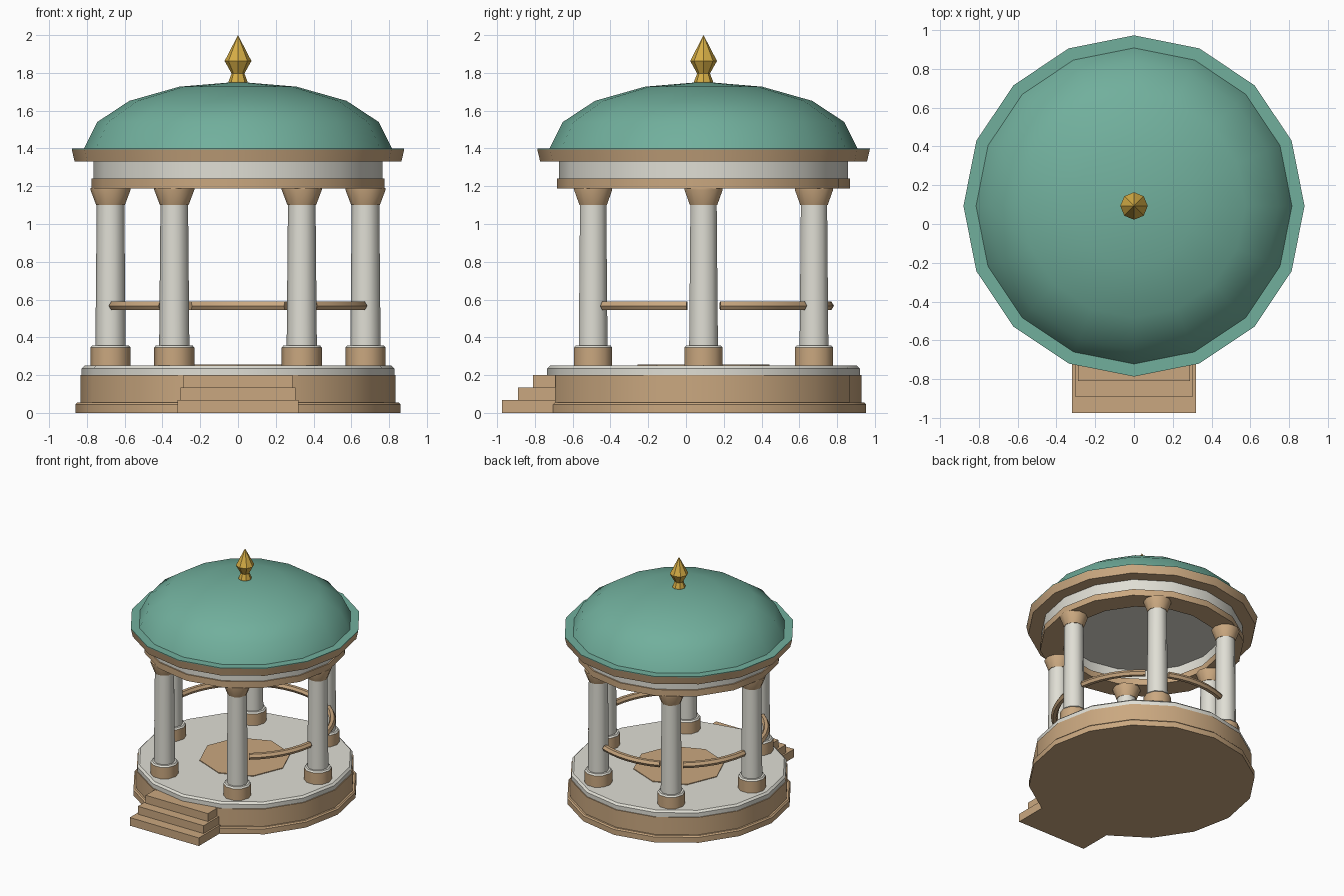
import bpy, bmesh
from math import sin, cos, pi, radians

cube = bpy.data.objects.get("Cube")
if cube:
    bpy.data.objects.remove(cube, do_unlink=True)

CY = 0.093          # y of the rotunda's axis
SIDES = 16
COLUMN_RING = 0.675


def material(name, rgb):
    mat = bpy.data.materials.new(name)
    mat.use_nodes = True
    mat.diffuse_color = (*rgb, 1)
    mat.node_tree.nodes["Principled BSDF"].inputs["Base Color"].default_value = (*rgb, 1)
    return mat


TAN = material("tan stone", (0.59, 0.39, 0.215))
WHITE = material("pale stone", (0.74, 0.73, 0.66))
GREEN = material("green copper", (0.165, 0.43, 0.335))
GOLD = material("gold", (0.67, 0.42, 0.06))


def finish(name, bm, mat, smooth=None):
    bmesh.ops.recalc_face_normals(bm, faces=bm.faces[:])
    mesh = bpy.data.meshes.new(name)
    bm.to_mesh(mesh)
    bm.free()
    mesh.materials.append(mat)
    obj = bpy.data.objects.new(name, mesh)
    bpy.context.collection.objects.link(obj)
    if smooth:
        bpy.ops.object.select_all(action="DESELECT")
        obj.select_set(True)
        bpy.context.view_layer.objects.active = obj
        bpy.ops.object.shade_smooth_by_angle(angle=radians(smooth))
    return obj


def lathe(name, profile, mat, sides=SIDES, at=(0, CY), closed=False, smooth=30):
    """Turn a (radius, height) profile around a vertical axis; open ends are capped."""
    bm = bmesh.new()
    rings = []
    for r, z in profile:
        if r == 0:
            rings.append([bm.verts.new((*at, z))] * sides)
        else:
            rings.append([bm.verts.new((at[0] + r * cos(2 * pi * i / sides),
                                        at[1] + r * sin(2 * pi * i / sides), z))
                          for i in range(sides)])
    pairs = list(zip(rings, rings[1:]))
    if closed:
        pairs.append((rings[-1], rings[0]))
    for a, b in pairs:
        for i in range(sides):
            j = (i + 1) % sides
            bm.faces.new(list(dict.fromkeys((a[i], a[j], b[j], b[i]))))
    if not closed:
        for (r, z), ring in zip((profile[0], profile[-1]), (rings[0], rings[-1])):
            if r:
                bm.faces.new(ring)
    return finish(name, bm, mat, smooth)


def ring(name, inner, outer, low, high, mat):
    return lathe(name, [(inner, low), (outer, low), (outer, high), (inner, high)],
                 mat, closed=True)


def rail(name, middle, span):
    """Hexagonal handrail following the column circle."""
    bm = bmesh.new()
    steps, sections = 6, []
    for s in range(steps + 1):
        a = middle + span * (2 * s / steps - 1)
        section = []
        for k in range(6):
            r = 0.664 + 0.026 * cos(k * pi / 3)
            section.append(bm.verts.new((r * cos(a), CY + r * sin(a),
                                         0.567 + 0.026 * sin(k * pi / 3))))
        sections.append(section)
    for a, b in zip(sections, sections[1:]):
        for k in range(6):
            m = (k + 1) % 6
            bm.faces.new((a[k], a[m], b[m], b[k]))
    bm.faces.new(sections[0])
    bm.faces.new(sections[-1])
    finish(name, bm, TAN, 30)


# Plinth, floor and floor medallion
lathe("plinth", [(0.86, 0), (0.86, 0.045), (0.85, 0.055), (0.835, 0.055), (0.835, 0.2)], TAN)
lathe("floor", [(0.828, 0.2), (0.828, 0.235), (0.812, 0.25)], WHITE)
lathe("floor_medallion", [(0.35, 0.249), (0.35, 0.256)], TAN, sides=8)

# Front steps
for n, (half, front, top) in enumerate([(0.32, -0.975, 0.068), (0.305, -0.89, 0.134),
                                        (0.288, -0.81, 0.2)]):
    bm = bmesh.new()
    bmesh.ops.create_cube(bm, size=1)
    back = -0.69
    bmesh.ops.scale(bm, vec=(2 * half, back - front, top), verts=bm.verts[:])
    bmesh.ops.translate(bm, vec=(0, (back + front) / 2, top / 2), verts=bm.verts[:])
    finish(f"step_{n + 1}", bm, TAN)

# Six columns: base, base cap, shaft and flared capital
for n in range(6):
    a = n * pi / 3
    at = (COLUMN_RING * cos(a), CY + COLUMN_RING * sin(a))
    parts = [("column_base", [(0.106, 0.25), (0.106, 0.346)], TAN),
             ("column_base_cap", [(0.106, 0.346), (0.096, 0.358)], WHITE),
             ("column_shaft", [(0.08, 0.35), (0.073, 1.11)], WHITE),
             ("column_capital", [(0.076, 1.1), (0.106, 1.18), (0.106, 1.19)], TAN)]
    for name, profile, mat in parts:
        lathe(f"{name}_{n + 1}", profile, mat, sides=10, at=at, smooth=40)

# Handrails in every gap except the front entrance
for n in range(6):
    if n != 4:
        rail(f"handrail_{n + 1}", (n + 0.5) * pi / 3, radians(22.4))

# Entablature, ceiling and cornice
ring("architrave", 0.6, 0.775, 1.187, 1.24, TAN)
ring("frieze", 0.61, 0.765, 1.24, 1.332, WHITE)
lathe("ceiling", [(0.62, 1.322), (0.62, 1.335)], WHITE)
lathe("cornice", [(0.865, 1.33), (0.88, 1.394)], TAN)

# Roof
lathe("roof_eave", [(0.88, 1.394), (0.88, 1.4)], GREEN)
lathe("dome", [(0.815, 1.4), (0.745, 1.54), (0.575, 1.652), (0.31, 1.727), (0, 1.753)], GREEN)

# Finial
lathe("finial", [(0.05, 1.745), (0.05, 1.755), (0.034, 1.797), (0.071, 1.863), (0, 2.0)],
      GOLD, sides=8, smooth=None)
